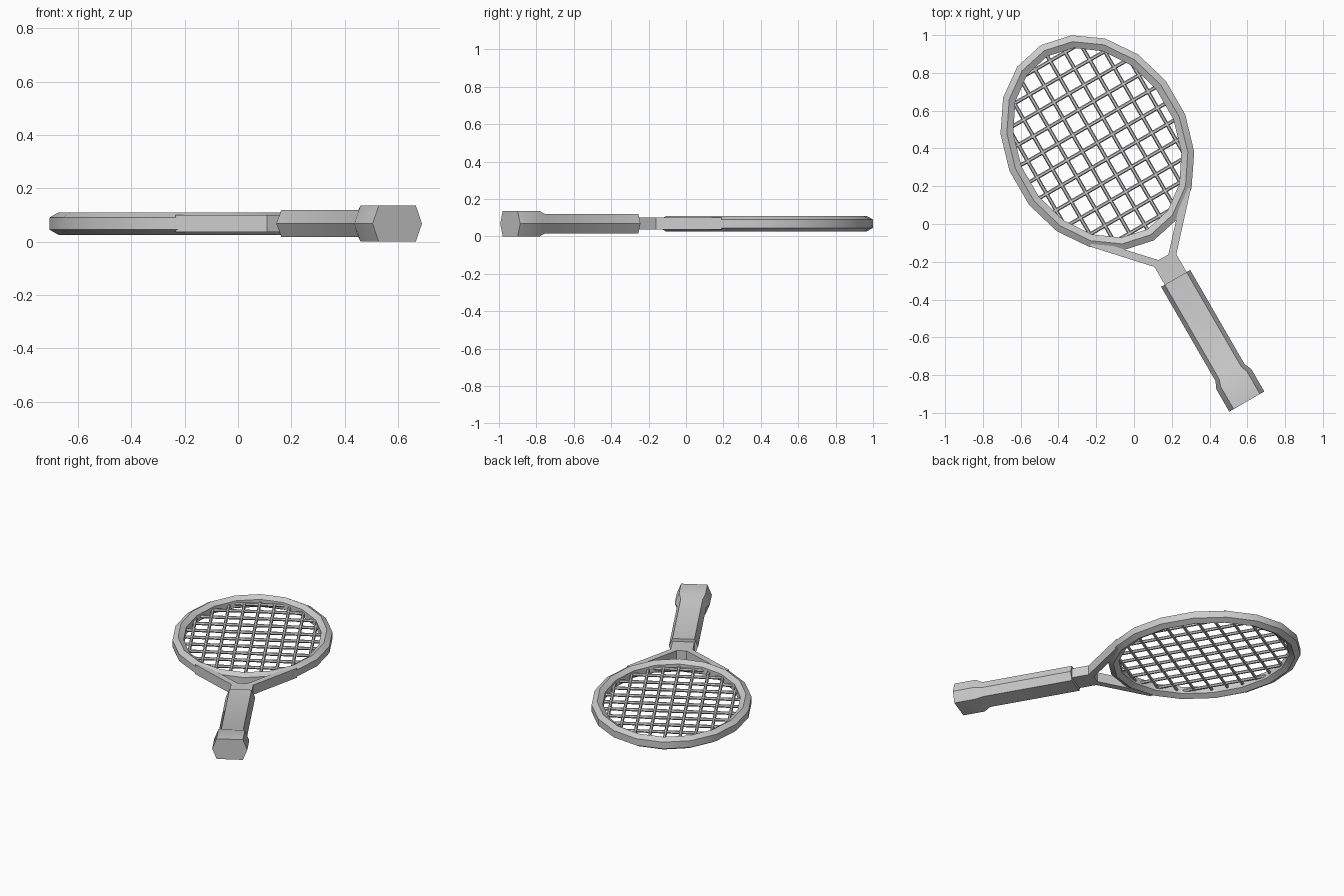
import bpy, bmesh, math
from mathutils import Matrix, Vector

cube = bpy.data.objects.get("Cube")
if cube:
    bpy.data.objects.remove(cube)

# Racket frame: local +y runs up the shaft, origin at the head centre
MID = 0.068
PLACE = Matrix.Translation((-0.194, 0.43, MID)) @ Matrix.Rotation(math.radians(30), 4, 'Z')
RX, RY, SIDES = 0.485, 0.597, 18
HALF_WIDTH = 0.034

grey = bpy.data.materials.new("light_grey")
grey.use_nodes = True
grey.diffuse_color = (0.6, 0.6, 0.6, 1)
grey.node_tree.nodes["Principled BSDF"].inputs["Base Color"].default_value = (0.6, 0.6, 0.6, 1)


def finish(name, bm):
    bmesh.ops.recalc_face_normals(bm, faces=bm.faces)
    mesh = bpy.data.meshes.new(name)
    bm.to_mesh(mesh)
    bm.free()
    mesh.materials.append(grey)
    obj = bpy.data.objects.new(name, mesh)
    obj.matrix_world = PLACE
    bpy.context.collection.objects.link(obj)
    bpy.ops.object.select_all(action='DESELECT')
    obj.select_set(True)
    bpy.context.view_layer.objects.active = obj
    bpy.ops.object.shade_smooth_by_angle(angle=math.radians(30))
    return obj


def loft(bm, rings, closed=False):
    """Bridge equal rings of points; cap the ends unless closed."""
    loops = [[bm.verts.new(p) for p in ring] for ring in rings]
    pairs = list(zip(loops, loops[1:]))
    if closed:
        pairs.append((loops[-1], loops[0]))
    for a, b in pairs:
        for i in range(len(a)):
            j = (i + 1) % len(a)
            bm.faces.new((a[i], a[j], b[j], b[i]))
    if not closed:
        bm.faces.new(loops[0])
        bm.faces.new(loops[-1])


# Head hoop: hexagonal section with ridges at top and bottom
bm = bmesh.new()
W, wall, ridge = HALF_WIDTH, 0.0225, 0.042
section = [(0, wall), (-W, ridge), (-2 * W, wall), (-2 * W, -wall), (-W, -ridge), (0, -wall)]
rings = []
for k in range(SIDES):
    a = 2 * math.pi * k / SIDES
    rings.append([((RX + d) * math.sin(a), (RY + d) * math.cos(a), z) for d, z in section])
loft(bm, rings, closed=True)
finish("head_hoop", bm)

# Grip: flattened hexagon that flares at the butt
bm = bmesh.new()
rings = []
for y, w, h in [(-0.829, 0.089, 0.051), (-1.405, 0.089, 0.051),
                (-1.445, 0.107, 0.0675), (-1.582, 0.107, 0.0675)]:
    t = 0.75 * w
    rings.append([(w, y, 0), (t, y, h), (-t, y, h), (-w, y, 0), (-t, y, -h), (t, y, -h)])
loft(bm, rings)
finish("grip", bm)

# Throat: short shaft splitting into two arms
bm = bmesh.new()
half = [(0.067, -0.86), (0.067, -0.72), (0.31, -0.455), (0.275, -0.435), (0.03, -0.70)]
outline = half + [(-x, y) for x, y in reversed(half)]
H = 0.032
loft(bm, [[(x, y, z) for x, y in outline] for z in (-H, H)])
finish("throat", bm)


# Strings: thin rods ending inside the hoop
def rod(bm, start, end, radius=0.01):
    start, end = Vector(start), Vector(end)
    side = (end - start).normalized().cross(Vector((0, 0, 1)))
    rings = []
    for p in (start, end):
        rings.append([p + side * radius * math.cos(a) + Vector((0, 0, radius * math.sin(a)))
                      for a in (math.pi * i / 3 for i in range(6))])
    loft(bm, rings)


IX, IY = RX - 1.2 * HALF_WIDTH, RY - 1.2 * HALF_WIDTH
bm = bmesh.new()
for i in range(-4, 5):
    x = 0.092 * i
    y = IY * math.sqrt(1 - (x / IX) ** 2)
    rod(bm, (x, -y, 0), (x, y, 0))
finish("main_strings", bm)

bm = bmesh.new()
for i in range(-5, 6):
    y = 0.1 * i
    x = IX * math.sqrt(1 - (y / IY) ** 2)
    rod(bm, (-x, y, 0), (x, y, 0))
finish("cross_strings", bm)
